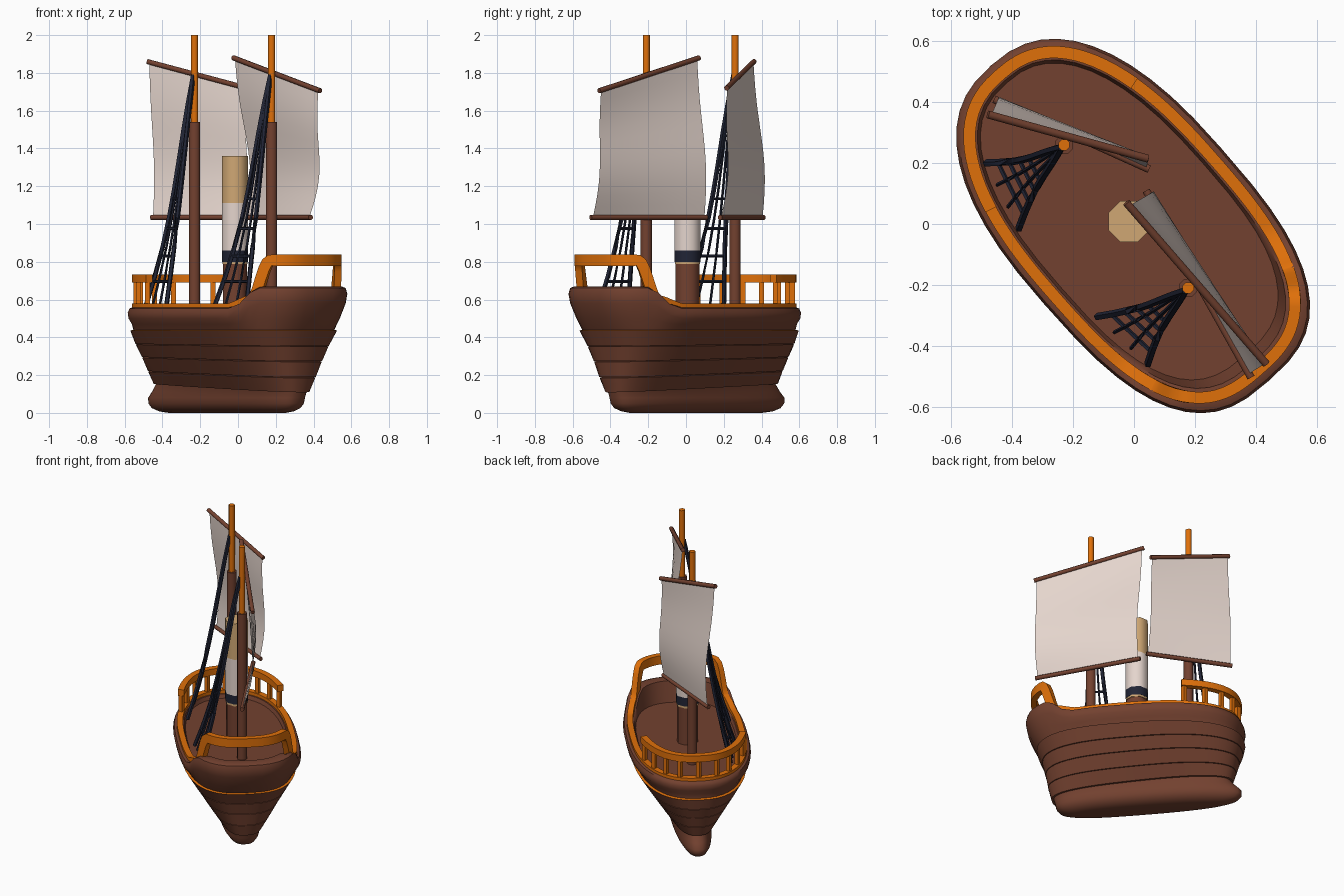
import bpy, bmesh, math
from mathutils import Vector

if "Cube" in bpy.data.objects:
    bpy.data.objects.remove(bpy.data.objects["Cube"])

def material(name, c):
    m = bpy.data.materials.new(name)
    m.diffuse_color = (*c, 1)
    m.use_nodes = True
    m.node_tree.nodes["Principled BSDF"].inputs["Base Color"].default_value = m.diffuse_color
    return m

BROWN = material("brown wood", (.171, .053, .029))
ORANGE = material("orange wood", (.74, .162, .003))
NAVY = material("navy rope", (.015, .018, .036))
TAN = material("tan", (.63, .39, .175))
CLOTH = material("pale cloth", (.78, .665, .61))

def W(u, v, z):
    """Ship axes (u to the raised end, v sideways) to world axes."""
    v -= .008
    return Vector((.66 * u + .751 * v, -.751 * u + .66 * v, z))

def smooth(t):
    t = max(0, min(1, t))
    return t * t * (3 - 2 * t)

def build(name, verts, faces, mats, idx=None):
    me = bpy.data.meshes.new(name)
    me.from_pydata([tuple(v) for v in verts], [], faces)
    for m in mats:
        me.materials.append(m)
    if idx:
        for p, i in zip(me.polygons, idx):
            p.material_index = i
    bm = bmesh.new()
    bm.from_mesh(me)
    bmesh.ops.recalc_face_normals(bm, faces=bm.faces)
    bm.to_mesh(me)
    bm.free()
    ob = bpy.data.objects.new(name, me)
    bpy.context.collection.objects.link(ob)
    bpy.ops.object.select_all(action='DESELECT')
    ob.select_set(True)
    bpy.context.view_layer.objects.active = ob
    bpy.ops.object.shade_smooth_by_angle(angle=math.radians(50))
    return ob

def sweep(name, path, section, mat, closed=False):
    """Run a cross-section (side, up) along a path."""
    n, k, verts, faces = len(path), len(section), [], []
    for i, p in enumerate(path):
        a = path[(i - 1) % n] if closed or i else p
        b = path[(i + 1) % n] if closed or i < n - 1 else p
        t = (b - a).normalized()
        ref = Vector((0, 0, 1)) if abs(t.z) < .97 else Vector((0, 1, 0))
        side = t.cross(ref).normalized()
        up = side.cross(t)
        verts += [p + side * s + up * h for s, h in section]
    for i in range(n if closed else n - 1):
        j = (i + 1) % n
        faces += [(i*k + c, i*k + (c+1) % k, j*k + (c+1) % k, j*k + c) for c in range(k)]
    if not closed:
        faces += [tuple(range(k)), tuple(range((n-1)*k, n*k))]
    return build(name, verts, faces, [mat])

def ngon(r, n=8):
    return [(r * math.cos((i + .5) * 2 * math.pi / n), r * math.sin((i + .5) * 2 * math.pi / n)) for i in range(n)]

def rod(name, a, b, r, mat, n=8):
    return sweep(name, [Vector(a), Vector(b)], ngon(r, n), mat)

def box(w, h):
    return [(-w, -h), (w, -h), (w, h), (-w, h)]

def oval(th, stern, bow, b):
    """Rounded ship outline, squarer at the raised end."""
    c, s = math.cos(th), math.sin(th)
    a, p = (stern, 2.8) if c > 0 else (bow, 2.45)
    return math.copysign(a * abs(c) ** (2/p), c), math.copysign(b * abs(s) ** (2/p), s)

# Hull rings: z, stern length, bow length, half width, tilt, sheer
rings = [(0, .38, .54, .05, 0, 0), (.008, .43, .61, .08, 0, 0), (.025, .475, .66, .105, 0, 0),
         (.05, .495, .683, .122, 0, 0), (.08, .502, .683, .126, 0, 0), (.10, .505, .65, .127, .02, 0)]
edges = [(.13, .51, .615, .135, .04), (.205, .53, .635, .19, .03), (.285, .545, .655, .245, .02),
         (.36, .565, .677, .295, .01), (.44, .60, .69, .345, 0)]
for (z, s, w, b, t), (z2, s2, w2, b2, t2) in zip(edges, edges[1:]):
    rings += [(z, s, w, b, t, 0), (z, s + .014, w + .014, b + .014, t, 0),
              (z2 - .004, s2 + .012, w2 + .012, b2 + .012, t2, 0)]
ledge = len(rings) - 1
rings += [(.44, .60, .685, .342, 0, 0), (.47, .635, .685, .36, 0, .03), (.50, .67, .70, .382, 0, .08),
          (.53, .68, .702, .388, 0, .10), (.553, .672, .692, .38, 0, .108), (.56, .65, .67, .36, 0, .11),
          (.555, .60, .635, .32, 0, .11), (.53, .565, .625, .31, 0, 0)]
N = 48
verts, faces, idx = [], [], []
for z, s, w, b, tilt, sheer in rings:
    for i in range(N):
        u, v = oval(i * 2 * math.pi / N, s, w, b)
        verts.append(W(u, v, z - tilt * u + sheer * smooth((u - .36) / .16)))
for r in range(len(rings) - 1):
    for i in range(N):
        j = (i + 1) % N
        faces.append((r*N + i, r*N + j, (r+1)*N + j, (r+1)*N + i))
        idx.append(1 if r == ledge else 0)
# bottom and deck
faces += [tuple(range(N)), tuple(range((len(rings)-1)*N, len(rings)*N))]
idx += [0, 0]
build("hull", verts, faces, [BROWN, ORANGE], idx)

# Main rail sweeping up over the stern
path = []
for i in range(144):
    u, v = oval((i + .5) * 2 * math.pi / 144, .63, .66, .345)
    path.append(W(u, v, .548 + .05 * smooth((u - .30) / .18) + .21 * smooth((u - .455) / .085)))
sweep("main_rail", path, box(.019, .03), ORANGE, True)

# Bow balustrade
def bow_point(t, z):
    u, v = oval(math.radians(117 + 126 * t), .63, .66, .345)
    return W(u, v, z)
sweep("bow_rail", [bow_point(i / 30, .711) for i in range(31)], box(.02, .022), ORANGE)
for i in range(9):
    t = .015 + .97 * i / 8
    rod("bow_baluster", bow_point(t, .55), bow_point(t, .70), .018, ORANGE, 4)

# Masts
masts = [(-.23, .26), (.178, -.21)]
for x, y in masts:
    rod("mast", (x, y, .52), (x, y, 1.54), .032, BROWN)
    rod("mast_top", (x, y, 1.54), (x, y, 2.0), .02, ORANGE)

# Sails with upper and lower spars
def sail(ul, ur, ll, lr, depth):
    ul, ur, ll, lr = map(Vector, (ul, ur, ll, lr))
    rod("upper_spar", ul, ur, .014, BROWN)
    rod("lower_spar", ll, lr, .014, BROWN)
    nrm = Vector((-(lr - ll).y, (lr - ll).x, 0)).normalized()
    n, m, vs, fs = 13, 9, [], []
    for i in range(n):
        t = i / (n - 1)
        bulge = depth * (math.sin(math.pi * t) - .5 * math.sin(2 * math.pi * t))
        for j in range(m):
            s = .02 + .96 * j / (m - 1)
            vs.append(ul.lerp(ur, s).lerp(ll.lerp(lr, s), t) + nrm * bulge)
    for i in range(n - 1):
        fs += [(i*m + j, i*m + j + 1, (i+1)*m + j + 1, (i+1)*m + j) for j in range(m - 1)]
    build("sail", vs, fs, [CLOTH])

sail((-.48, .36, 1.86), (.045, .215, 1.72), (-.46, .41, 1.035), (.05, .18, 1.035), .022)
sail((-.025, .07, 1.88), (.435, -.46, 1.705), (.04, .11, 1.035), (.385, -.505, 1.035), .032)

# Funnel in stacked bands
for name, z0, z1, r, mat in [("funnel_base", .52, .79, .068, BROWN), ("funnel_trim", .787, .802, .0725, TAN),
                             ("funnel_band", .80, .86, .0735, NAVY), ("funnel_middle", .86, 1.11, .0735, CLOTH),
                             ("funnel_top", 1.11, 1.36, .0735, TAN)]:
    rod(name, (-.016, .008, z0), (-.016, .008, z1), r, mat)

# Rope ladders on one side
def ladder(mast, a, b):
    top, a, b = Vector((mast[0] - .008, mast[1] - .008, 1.79)), Vector(a), Vector(b)
    def pt(s, t):
        s = .5 + (s - .5) * (1 - .22 * math.sin(math.pi * t))
        p = a.lerp(b, s).lerp(top, t)
        return p + (Vector((mast[0], mast[1], p.z)) - p) * .13 * math.sin(math.pi * t)
    for k in range(4):
        r = .013 if k in (0, 3) else .007
        sweep("shroud", [pt(k / 3, t / 8) for t in range(9)], ngon(r, 5), NAVY)
    for t in (.1, .21, .33, .46):
        rod("ladder_rung", pt(0, t), pt(1, t), .008, NAVY, 5)

ladder(masts[0], (-.485, .20, .575), (-.378, -.015, .575))
ladder(masts[1], (-.12, -.305, .575), (.046, -.46, .575))
